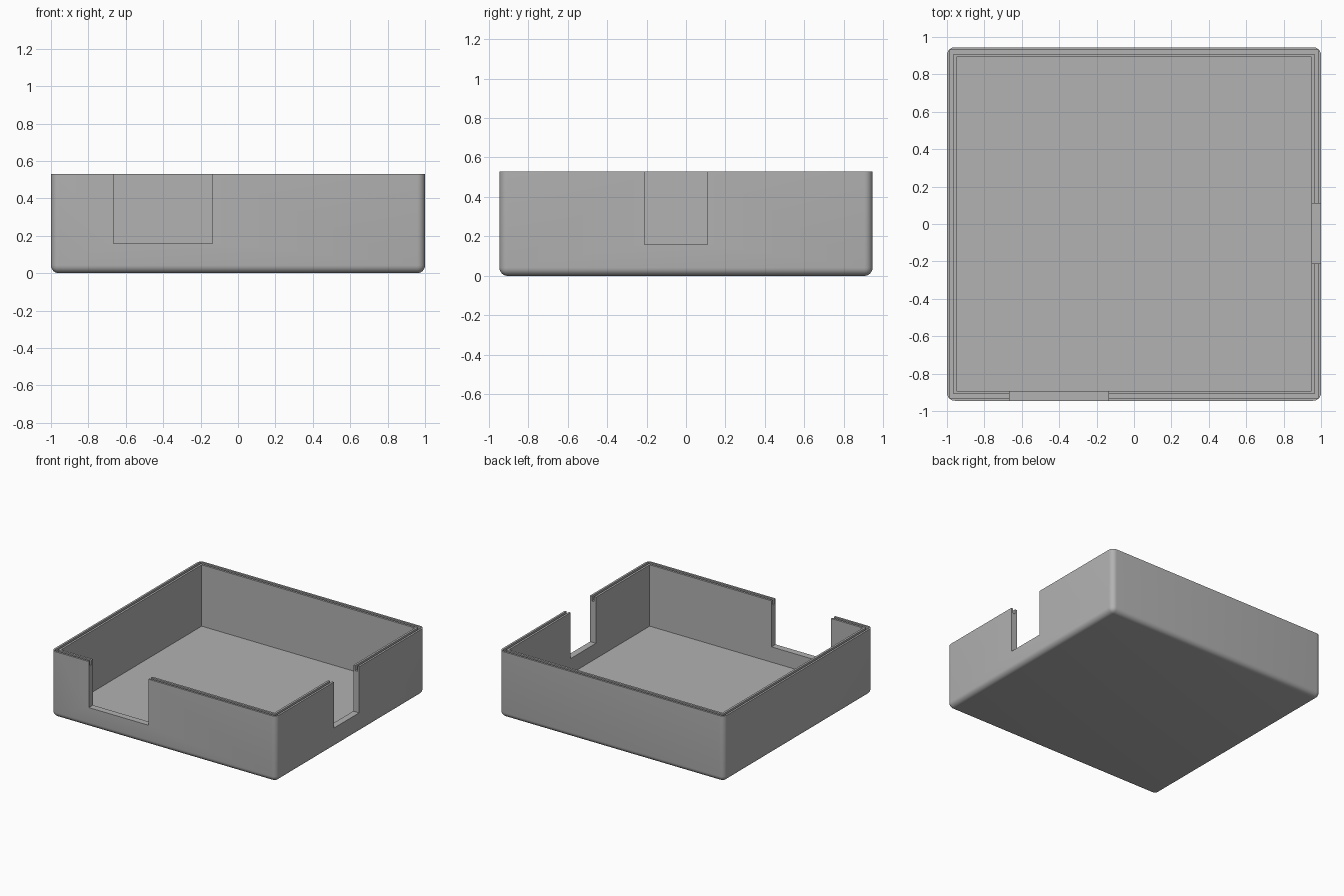
import bpy
import bmesh
import math

default_cube = bpy.data.objects.get("Cube")
if default_cube:
    bpy.data.objects.remove(default_cube)

# Overall sizes
HX, HY, HEIGHT = 1.0, 0.945, 0.53
WALL, FLOOR = 0.052, 0.037
GROOVE_OUT, GROOVE_IN, GROOVE_Z = 0.016, 0.035, 0.49
NOTCH_Z = 0.16
ABOVE = HEIGHT + 0.1

grey = bpy.data.materials.new("matte grey")
grey.use_nodes = True
colour = (0.445, 0.445, 0.445, 1)
grey.diffuse_color = colour
grey.node_tree.nodes["Principled BSDF"].inputs["Base Color"].default_value = colour


def block(name, low, high, rounding=None):
    """Box between two corners, optionally with rounded sides and underside."""
    bm = bmesh.new()
    bmesh.ops.create_cube(bm, size=1)
    for v in bm.verts:
        v.co = [(a + b) / 2 + c * (b - a) for a, b, c in zip(low, high, v.co)]
    if rounding:
        edges = [e for e in bm.edges
                 if not all(v.co.z > high[2] - 0.001 for v in e.verts)]
        bmesh.ops.bevel(bm, geom=edges, offset=rounding, segments=6,
                        profile=0.5, affect='EDGES', clamp_overlap=True)
    bmesh.ops.recalc_face_normals(bm, faces=bm.faces)
    mesh = bpy.data.meshes.new(name)
    bm.to_mesh(mesh)
    bm.free()
    mesh.materials.append(grey)
    obj = bpy.data.objects.new(name, mesh)
    bpy.context.collection.objects.link(obj)
    return obj


def inset_block(name, inset, z0, z1):
    return block(name, (inset - HX, inset - HY, z0), (HX - inset, HY - inset, z1))


def cut(target, cutter):
    """Subtract the cutter for good and discard it."""
    cutter.hide_render = True
    mod = target.modifiers.new("cut", 'BOOLEAN')
    mod.operation, mod.solver, mod.object = 'DIFFERENCE', 'EXACT', cutter
    bpy.ops.object.select_all(action='DESELECT')
    bpy.context.view_layer.objects.active = target
    target.select_set(True)
    bpy.ops.object.modifier_apply(modifier=mod.name)
    bpy.data.objects.remove(cutter)


# Rounded tray, hollowed out
tray = block("open_case", (-HX, -HY, 0), (HX, HY, HEIGHT), rounding=0.042)
cut(tray, inset_block("cavity_cutter", WALL, FLOOR, ABOVE))

# Groove running along the top of the walls
groove = inset_block("groove_cutter", GROOVE_OUT, GROOVE_Z, ABOVE)
cut(groove, inset_block("groove_core", GROOVE_IN, 0, ABOVE + 0.1))
cut(tray, groove)

# Wide opening in the front wall and narrow opening in the left wall
cut(tray, block("front_notch_cutter", (-0.665, -HY - 0.1, NOTCH_Z),
                (-0.135, -HY + 0.2, ABOVE)))
cut(tray, block("side_notch_cutter", (HX - 0.2, -0.21, NOTCH_Z),
                (HX + 0.1, 0.11, ABOVE)))

# Soft rounded edges, crisp everywhere else
tray.select_set(True)
bpy.context.view_layer.objects.active = tray
bpy.ops.object.shade_smooth_by_angle(angle=math.radians(30))
